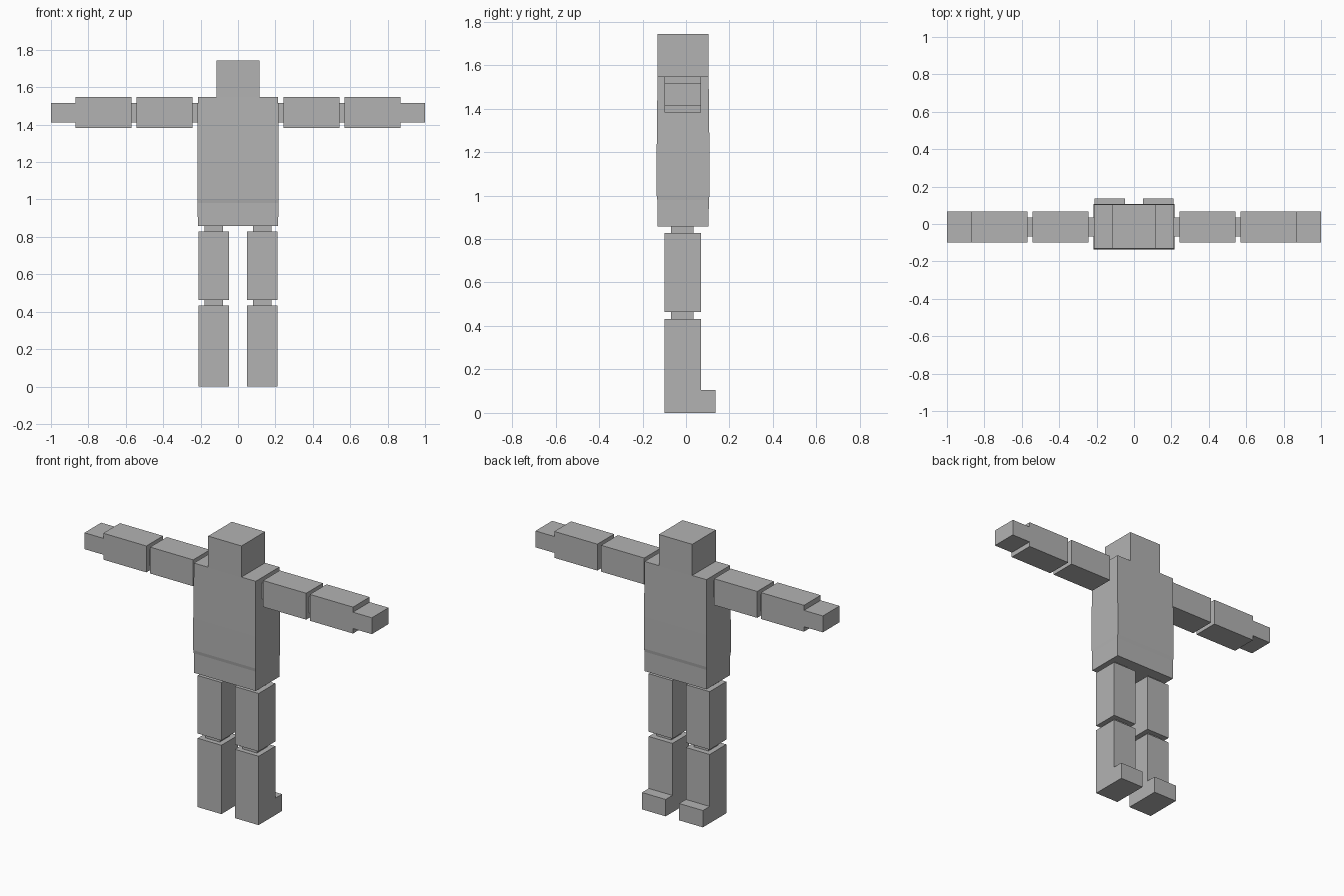
import bpy
import bmesh

cube = bpy.data.objects.get("Cube")
if cube:
    bpy.data.objects.remove(cube, do_unlink=True)

# One plain grey for the whole figure
grey = bpy.data.materials.new("plain grey")
grey.use_nodes = True
colour = (0.45, 0.45, 0.45, 1)
grey.diffuse_color = colour
grey.node_tree.nodes["Principled BSDF"].inputs["Base Color"].default_value = colour


def finish(name, bm):
    bmesh.ops.recalc_face_normals(bm, faces=bm.faces)
    mesh = bpy.data.meshes.new(name)
    bm.to_mesh(mesh)
    bm.free()
    mesh.materials.append(grey)
    obj = bpy.data.objects.new(name, mesh)
    bpy.context.collection.objects.link(obj)
    return obj


def box(name, x, y, z):
    """Flat-sided block between the given limits on each axis."""
    bm = bmesh.new()
    bmesh.ops.create_cube(bm, size=1)
    for v in bm.verts:
        v.co = [lim[0] if c < 0 else lim[1] for c, lim in zip(v.co, (x, y, z))]
    return finish(name, bm)


def pair(name, x, y, z):
    """The same block on both sides of the body."""
    box("left_" + name, x, y, z)
    box("right_" + name, (-x[1], -x[0]), y, z)


BODY_Y = (-0.131, 0.104)
LIMB_Y = (-0.098, 0.068)
JOINT_Y = (-0.068, 0.034)
ARM_Z = (1.381, 1.547)
WRIST_Z = (1.412, 1.515)
LEG_X = (0.047, 0.212)
LEG_JOINT_X = (0.079, 0.18)

# Head
box("head", (-0.116, 0.116), BODY_Y, (1.547, 1.743))

# Torso: stacked rectangles with a very slight swell at the waist
bm = bmesh.new()
rings = []
for z, swell in ((0.857, 0), (0.98, 0.001), (1.0, 0.004), (1.2, 0.004), (1.547, 0)):
    w, front, back = 0.215 + swell / 2, BODY_Y[0] - swell, BODY_Y[1] + swell
    rings.append([bm.verts.new((x, y, z)) for x, y in
                  ((-w, front), (w, front), (w, back), (-w, back))])
for low, high in zip(rings, rings[1:]):
    for i in range(4):
        j = (i + 1) % 4
        bm.faces.new((low[i], low[j], high[j], high[i]))
bm.faces.new(rings[0][::-1])
bm.faces.new(rings[-1])
finish("torso", bm)

# Arms, held straight out
pair("shoulder_joint", (0.212, 0.243), JOINT_Y, WRIST_Z)
pair("upper_arm", (0.243, 0.543), LIMB_Y, ARM_Z)
pair("elbow_joint", (0.543, 0.569), JOINT_Y, WRIST_Z)
pair("forearm", (0.569, 0.869), LIMB_Y, ARM_Z)
pair("hand", (0.869, 1.0), LIMB_Y, WRIST_Z)

# Legs
pair("hip_joint", LEG_JOINT_X, JOINT_Y, (0.828, 0.857))
pair("thigh", LEG_X, LIMB_Y, (0.463, 0.828))
pair("knee_joint", LEG_JOINT_X, JOINT_Y, (0.433, 0.463))
pair("shin", LEG_X, LIMB_Y, (0, 0.433))
pair("foot", LEG_X, (LIMB_Y[1], 0.135), (0, 0.106))
